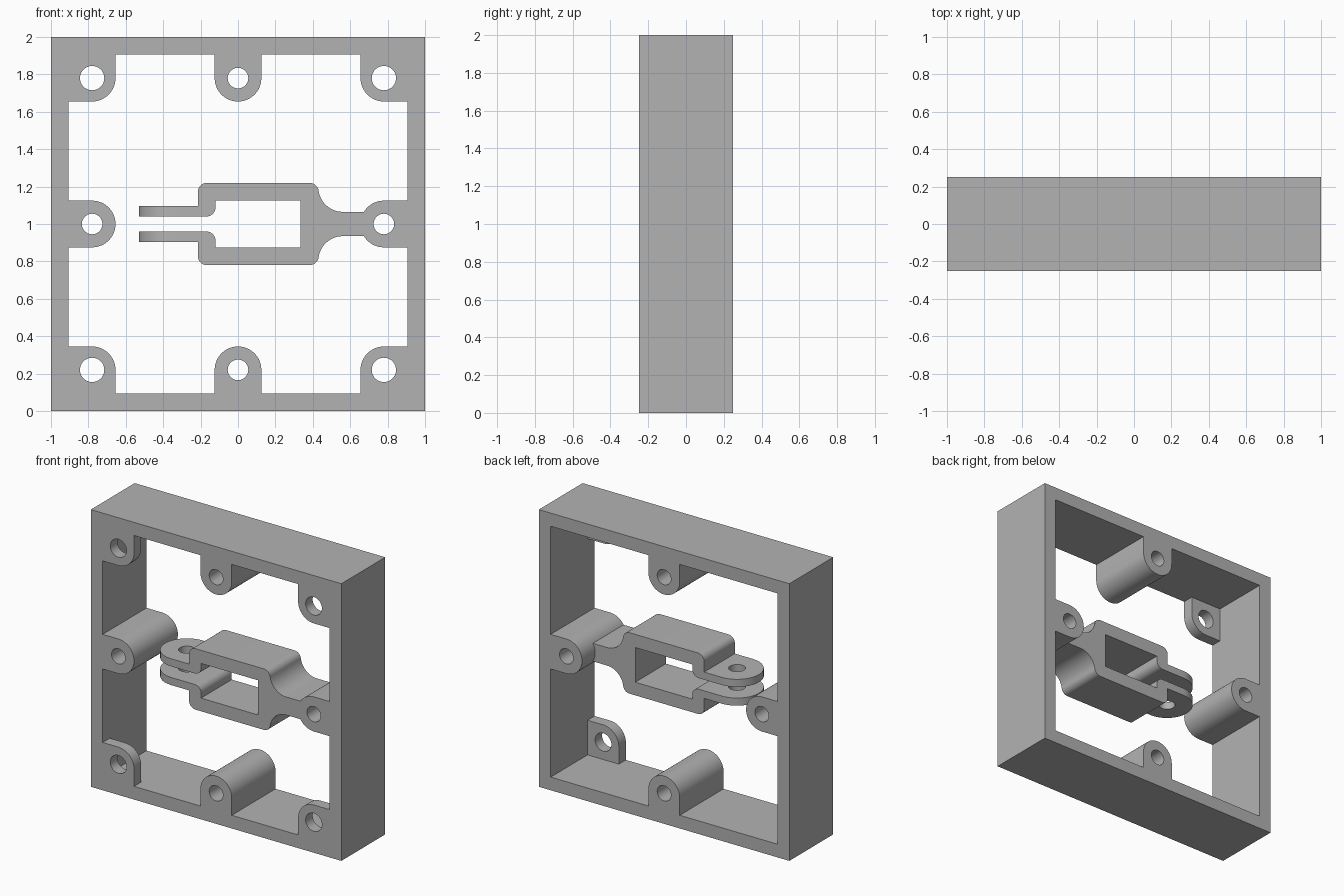
import bpy, bmesh
from math import sin, cos, radians

if "Cube" in bpy.data.objects:
    bpy.data.objects.remove(bpy.data.objects["Cube"], do_unlink=True)

grey = bpy.data.materials.new("plain_grey")
grey.use_nodes = True
COLOUR = (0.448, 0.448, 0.448, 1)
grey.diffuse_color = COLOUR
grey.node_tree.nodes["Principled BSDF"].inputs["Base Color"].default_value = COLOUR

FRONT, BACK, MID = -0.25, 0.25, 1.0   # depth limits and centre height
WALL = 0.905                          # inner face of the frame
BOSS, PITCH = 0.125, 0.78             # boss radius and centre offset


def arc(cx, cy, r, a0, a1, n=12):
    steps = [radians(a0 + (a1 - a0) * i / n) for i in range(n + 1)]
    return [(cx + r * cos(a), cy + r * sin(a)) for a in steps]


def circle(cx, cy, r):
    return arc(cx, cy, r, 0, 360, 40)[:-1]


def rect(w):
    return [(-w, -w), (w, -w), (w, w), (-w, w)]


def prism(name, pts, lo, hi, upright=False):
    """Extrude an outline along y (heights measured from MID), or along z if upright."""
    place = (lambda p, h: (p[0], p[1], MID + h)) if upright else (lambda p, h: (p[0], h, MID + p[1]))
    bm = bmesh.new()
    a = [bm.verts.new(place(p, lo)) for p in pts]
    b = [bm.verts.new(place(p, hi)) for p in pts]
    bm.faces.new(a)
    bm.faces.new(b[::-1])
    for i in range(len(pts)):
        j = (i + 1) % len(pts)
        bm.faces.new((a[i], b[i], b[j], a[j]))
    bmesh.ops.recalc_face_normals(bm, faces=bm.faces)
    me = bpy.data.meshes.new(name)
    bm.to_mesh(me)
    bm.free()
    me.materials.append(grey)
    ob = bpy.data.objects.new(name, me)
    bpy.context.collection.objects.link(ob)
    return ob


def select(ob):
    bpy.ops.object.select_all(action='DESELECT')
    ob.select_set(True)
    bpy.context.view_layer.objects.active = ob


def cut(ob, pts, upright=False):
    """Cut an outline right through a part."""
    cutter = prism("cutter", pts, -1, 1, upright)
    mod = ob.modifiers.new("cut", 'BOOLEAN')
    mod.operation, mod.solver, mod.object = 'DIFFERENCE', 'EXACT', cutter
    select(ob)
    bpy.ops.object.modifier_apply(modifier=mod.name)
    bpy.data.objects.remove(cutter, do_unlink=True)


def smooth(ob):
    select(ob)
    bpy.ops.object.shade_smooth_by_angle(angle=radians(30))


# Square frame
frame = prism("frame", rect(1), FRONT, BACK)
cut(frame, rect(WALL))

# Full-depth bosses in the middle of each side
for name, ux, uz in (("left", 1, 0), ("right", -1, 0), ("top", 0, 1), ("bottom", 0, -1)):
    outline = arc(PITCH, 0, BOSS, 90, 270, 24) + [(WALL, -BOSS), (WALL, BOSS)]
    turned = [(u * ux - v * uz, u * uz + v * ux) for u, v in outline]
    boss = prism(name + "_boss", turned, FRONT, BACK)
    cut(boss, circle(PITCH * ux, PITCH * uz, 0.055))
    smooth(boss)

# Thin corner tabs at the front
for xname, sx in (("left", 1), ("right", -1)):
    for zname, sz in (("top", 1), ("bottom", -1)):
        low = PITCH - BOSS
        outline = arc(PITCH, PITCH, BOSS, 180, 270) + [(WALL, low), (WALL, WALL), (low, WALL)]
        tab = prism(f"{zname}_{xname}_tab", [(x * sx, z * sz) for x, z in outline], FRONT, FRONT + 0.08)
        cut(tab, circle(PITCH * sx, PITCH * sz, 0.065))
        smooth(tab)

# Clamp body: upper half outline, mirrored below
CLAMP_BACK = 0.10
half = [(0.70, 0.065)]
half += arc(0.56, 0.195, 0.13, 270, 188)
half += arc(0.382, 0.17, 0.05, 8, 90)
half += arc(-0.165, 0.17, 0.05, 90, 180)
half += [(-0.215, 0.04)]
half += arc(-0.17, 0.09, 0.05, 270, 360)
half += [(-0.12, 0.125), (0.335, 0.125)]
body = prism("clamp_body", half + [(x, -z) for x, z in reversed(half)], FRONT, CLAMP_BACK)
smooth(body)

# Two rounded, drilled tongues
r = (CLAMP_BACK - FRONT) / 2
cy = FRONT + r
cx = -0.53 + r
for name, lo, hi in (("upper", 0.04, 0.095), ("lower", -0.095, -0.04)):
    outline = arc(cx, cy, r, 90, 270, 28) + [(-0.215, FRONT), (-0.215, CLAMP_BACK)]
    tongue = prism(name + "_tongue", outline, lo, hi, upright=True)
    cut(tongue, circle(cx, cy, 0.055), upright=True)
    smooth(tongue)
